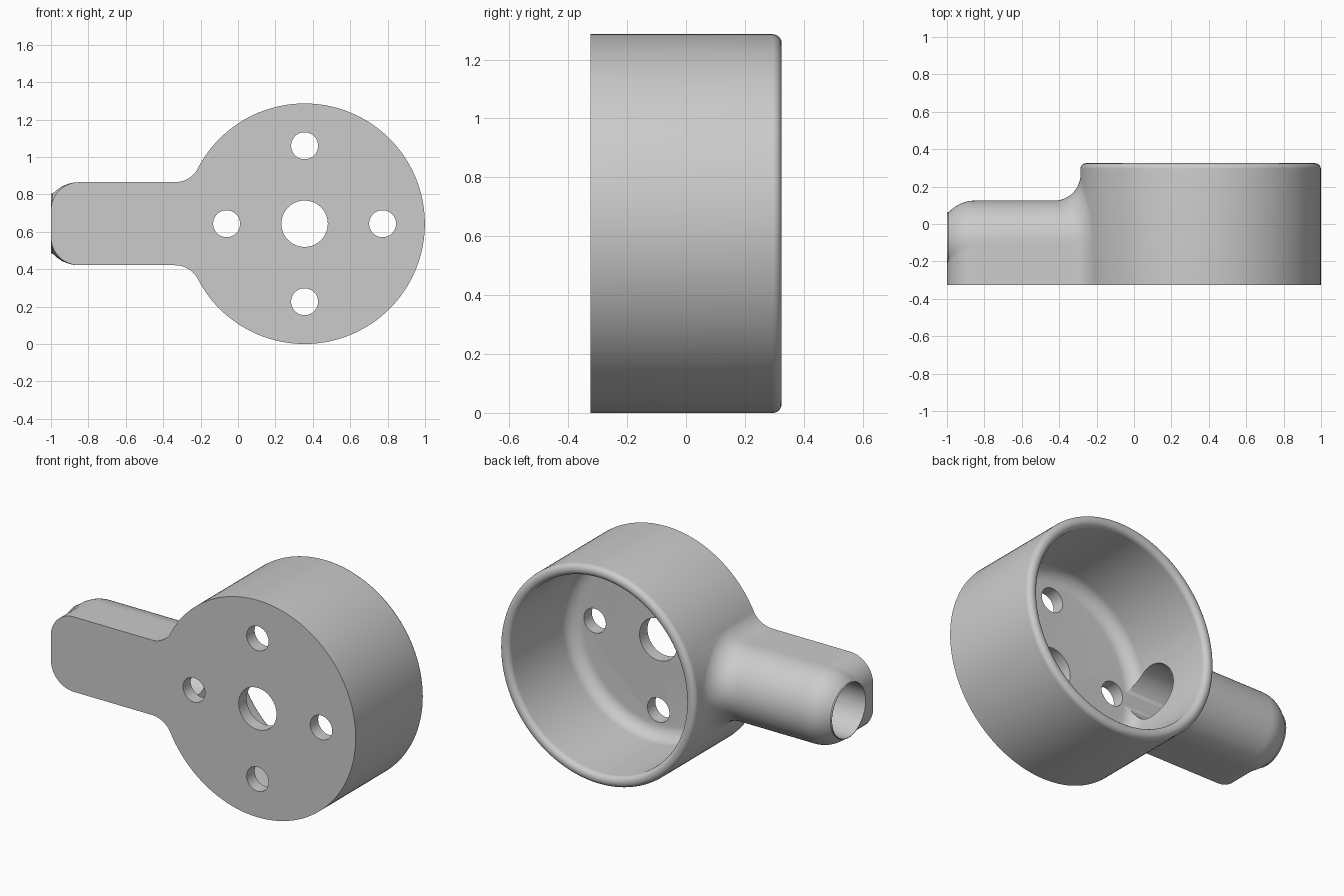
import bpy, bmesh, math
from mathutils import Matrix, Vector

cube = bpy.data.objects.get("Cube")
if cube:
    bpy.data.objects.remove(cube)

# Main dimensions
CX, CZ, R = 0.356, 0.643, 0.643      # cup centre and radius
FRONT, BACK = -0.325, 0.325
WALL, FLOOR = 0.065, -0.25
ARM_R, ARM_Y, END = 0.222, -0.097, -1.0
BORE, BLEND, CORNER = 0.157, 0.14, 0.15

grey = bpy.data.materials.new("light_grey")
grey.use_nodes = True
grey.diffuse_color = (0.6, 0.6, 0.6, 1)
grey.node_tree.nodes["Principled BSDF"].inputs["Base Color"].default_value = (0.6, 0.6, 0.6, 1)


def finish(name, bm):
    bmesh.ops.recalc_face_normals(bm, faces=bm.faces)
    mesh = bpy.data.meshes.new(name)
    bm.to_mesh(mesh)
    bm.free()
    mesh.materials.append(grey)
    obj = bpy.data.objects.new(name, mesh)
    bpy.context.collection.objects.link(obj)
    return obj


def arc(cr, cy, rad, a0, a1, n=8):
    """Points (radius, y) on an arc, angles in degrees."""
    angles = [math.radians(a0 + (a1 - a0) * i / n) for i in range(n + 1)]
    return [(cr + rad * math.cos(a), cy + rad * math.sin(a)) for a in angles]


def lathe(name, profile, steps=144):
    """Solid turned about the cup axis; profile runs from floor to top."""
    bm = bmesh.new()
    rings = []
    for r, y in profile:
        rings.append([bm.verts.new((CX + r * math.cos(a), y, CZ + r * math.sin(a)))
                      for a in (math.tau * i / steps for i in range(steps))])
    for a, b in zip(rings, rings[1:]):
        for i in range(steps):
            j = (i + 1) % steps
            bm.faces.new((a[i], a[j], b[j], b[i]))
    bm.faces.new(rings[0])
    bm.faces.new(rings[-1])
    return finish(name, bm)


def rod(name, centre, radius, depth, axis, steps=64):
    bm = bmesh.new()
    turn = Vector((0, 0, 1)).rotation_difference(Vector(axis)).to_matrix().to_4x4()
    bmesh.ops.create_cone(bm, cap_ends=True, segments=steps, radius1=radius,
                          radius2=radius, depth=depth,
                          matrix=Matrix.Translation(centre) @ turn)
    return finish(name, bm)


def combine(target, tool, operation):
    mod = target.modifiers.new(operation, 'BOOLEAN')
    mod.operation, mod.solver, mod.object = operation, 'EXACT', tool
    bpy.context.view_layer.objects.active = target
    bpy.ops.object.modifier_apply(modifier=mod.name)
    bpy.data.objects.remove(tool)


def make_arm():
    # Half outline of the D section: flat side, then quarter round to the crest
    side, crown = 20, 20
    half = [(FRONT + (ARM_Y - FRONT) * i / side, 0.0) for i in range(side)]
    half += [(None, math.pi / 2 * i / crown) for i in range(crown + 1)]
    outline = [(p, 1) for p in half] + [(p, -1) for p in reversed(half[:-1])]

    def section_point(p, s, tube, slab):
        y, a = p
        if y is None:
            return ARM_Y + tube * math.sin(a), s * tube * math.cos(a)
        bulge = math.sqrt(max(tube ** 2 - (y - ARM_Y) ** 2, 0))
        return y, s * max(slab, bulge)

    rows = []
    # Rounded outer end: plate corners and a wider round on the tube
    tube_round, n = 0.19, 14
    for i in range(n + 1):
        u = CORNER * math.cos(math.pi / 2 * i / n)
        x = END + CORNER - u
        v = min(u, 0.14)
        tube = ARM_R - tube_round + math.sqrt(tube_round ** 2 - v ** 2)
        slab = ARM_R - CORNER + math.sqrt(max(CORNER ** 2 - u ** 2, 0))
        tube = max(tube, BORE + 0.003)
        rows.append([(x, *section_point(p, s, tube, slab)) for p, s in outline])

    # Rolling-ball blend from the arm into the round cup wall
    steps = 14
    blend = [[] for _ in range(steps + 1)]
    for p, s in outline:
        y, z = section_point(p, s, ARM_R, ARM_R)
        ny, nz = (0, s) if p[0] is not None else (math.sin(p[1]), s * math.cos(p[1]))
        reach = R + BLEND
        zc = z + BLEND * nz
        xc = CX - math.sqrt(reach ** 2 - zc ** 2)
        ball = Vector((xc, y + BLEND * ny, zc))
        start = Vector((0, -ny, -nz))
        stop = Vector((CX - xc, 0, -zc)).normalized()
        span = start.angle(stop)
        for k in range(steps + 1):
            t = k / steps
            d = (start * math.sin((1 - t) * span) + stop * math.sin(t * span)) / math.sin(span)
            blend[k].append(tuple(ball + d * (BLEND + 0.001 * t)))
    rows += blend
    rows.append([(0.0, y, z) for x, y, z in blend[-1]])

    bm = bmesh.new()
    grid = [[bm.verts.new((x, y, z + CZ)) for x, y, z in row] for row in rows]
    count = len(outline)
    for a, b in zip(grid, grid[1:]):
        for i in range(count):
            j = (i + 1) % count
            bm.faces.new((a[i], a[j], b[j], b[i]))
    bm.faces.new(grid[0])
    bm.faces.new(grid[-1])
    return finish("arm", bm)


# Solid cup body with a rounded back rim, joined to the arm
rim = 0.031
body = lathe("cup_with_arm", [(R, FRONT)] + arc(R - rim, BACK - rim, rim, 0, 90))
combine(body, make_arm(), 'UNION')

# Hollow of the cup: filleted floor and rounded inner lip
inner, fillet = R - WALL, 0.08
hollow = arc(inner - fillet, FLOOR + fillet, fillet, -90, 0)
hollow += arc(inner + rim, BACK - rim, rim, 180, 90)
hollow.append((inner + rim, BACK + 0.1))
combine(body, lathe("hollow", hollow), 'DIFFERENCE')

# Bore along the arm into the cup
combine(body, rod("bore", (-0.55, ARM_Y, CZ), BORE, 1.3, (1, 0, 0)), 'DIFFERENCE')

# Centre hole and four mounting holes through the floor
holes = [(0, 0, 0.124)] + [(0.417 * dx, 0.417 * dz, 0.072)
                           for dx, dz in ((1, 0), (-1, 0), (0, 1), (0, -1))]
for dx, dz, radius in holes:
    combine(body, rod("hole", (CX + dx, FRONT, CZ + dz), radius, 0.4, (0, 1, 0)), 'DIFFERENCE')

bpy.ops.object.select_all(action='DESELECT')
body.select_set(True)
bpy.context.view_layer.objects.active = body
bpy.ops.object.shade_smooth_by_angle(angle=math.radians(30))
